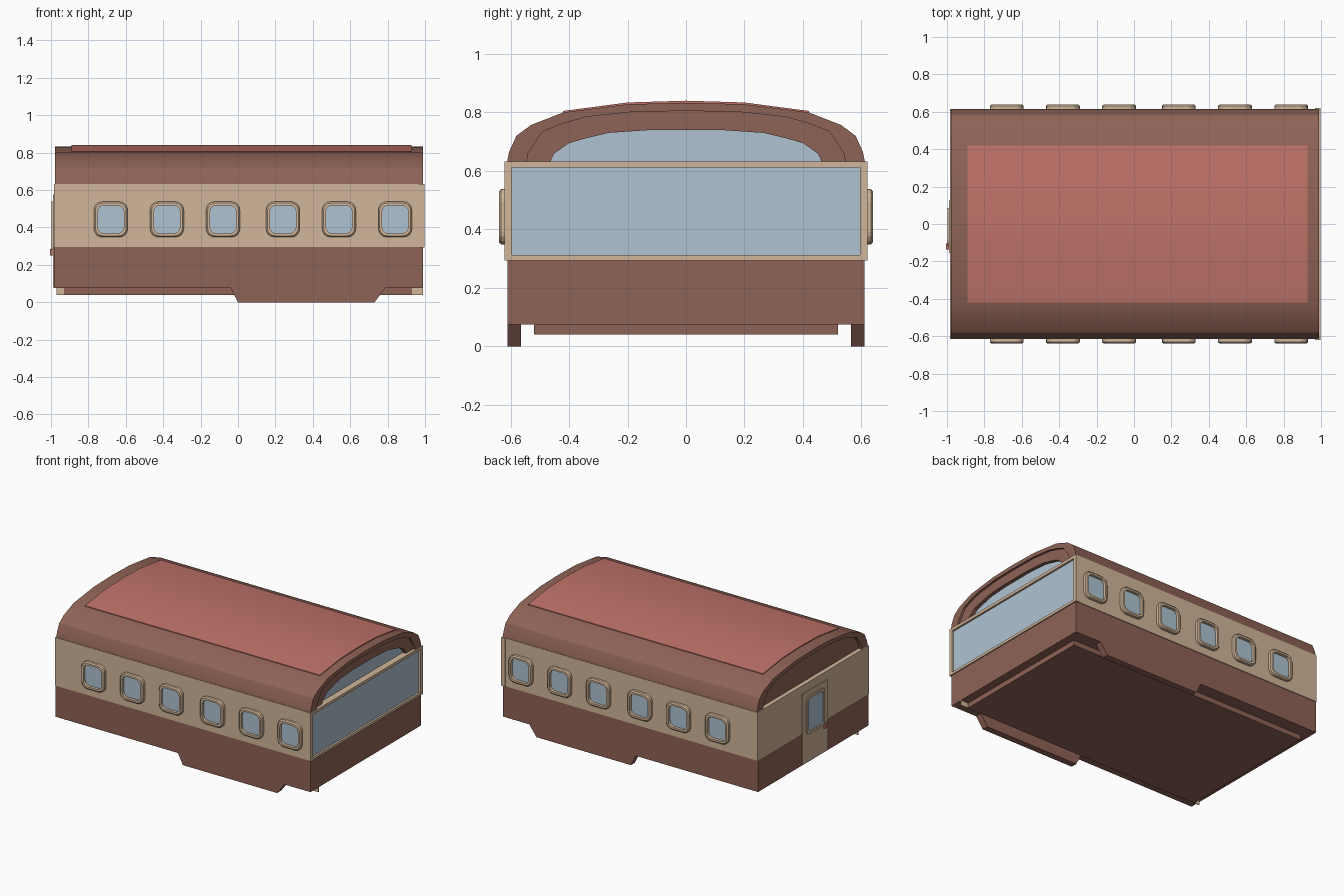
import bpy, bmesh, math

cube = bpy.data.objects.get("Cube")
if cube:
    bpy.data.objects.remove(cube, do_unlink=True)


def material(name, rgb):
    m = bpy.data.materials.new(name)
    m.use_nodes = True
    m.diffuse_color = (*rgb, 1)
    m.node_tree.nodes["Principled BSDF"].inputs["Base Color"].default_value = (*rgb, 1)
    return m


BROWN = material("brown", (0.275, 0.125, 0.094))
RED = material("roof red", (0.52, 0.17, 0.14))
BEIGE = material("beige", (0.64, 0.47, 0.32))
GLASS = material("pale blue glass", (0.43, 0.55, 0.65))


def loft(name, loops, mat, caps=True, ring=False):
    """Skin a row of equal closed loops; ring joins last to first."""
    bm = bmesh.new()
    rows = [[bm.verts.new(p) for p in loop] for loop in loops]
    n = len(rows[0])
    pairs = list(zip(rows, rows[1:])) + ([(rows[-1], rows[0])] if ring else [])
    for a, b in pairs:
        for i in range(n):
            j = (i + 1) % n
            bm.faces.new((a[i], a[j], b[j], b[i]))
    if caps and not ring:
        bm.faces.new(rows[0][::-1])
        bm.faces.new(rows[-1])
    bmesh.ops.recalc_face_normals(bm, faces=bm.faces)
    mesh = bpy.data.meshes.new(name)
    bm.to_mesh(mesh)
    bm.free()
    mesh.materials.append(mat)
    ob = bpy.data.objects.new(name, mesh)
    bpy.context.collection.objects.link(ob)
    return ob


def at_x(shape, x):
    return [(x, y, z) for y, z in shape]


def at_y(shape, y):
    return [(x, y, z) for x, z in shape]


def prism(name, shape, a, b, mat, plane=at_x):
    return loft(name, [plane(shape, a), plane(shape, b)], mat)


def frame(name, outer, inner, a, b, mat, plane=at_x):
    return loft(name, [plane(outer, a), plane(outer, b),
                       plane(inner, b), plane(inner, a)], mat, ring=True)


def rect(u0, u1, v0, v1):
    return [(u0, v0), (u1, v0), (u1, v1), (u0, v1)]


def rounded(cu, cv, w, h, r, steps=4):
    pts = []
    for k, (su, sv) in enumerate(((1, 1), (-1, 1), (-1, -1), (1, -1))):
        for s in range(steps + 1):
            t = math.pi / 2 * (k + s / steps)
            pts.append((cu + su * (w / 2 - r) + r * math.cos(t),
                        cv + sv * (h / 2 - r) + r * math.sin(t)))
    return pts


def arch(half):
    """Mirror a half profile that ends on the centre line."""
    return half + [(-y, z) for y, z in reversed(half[:-1])]


def smooth(ob):
    bpy.ops.object.select_all(action="DESELECT")
    ob.select_set(True)
    bpy.context.view_layer.objects.active = ob
    bpy.ops.object.shade_smooth_by_angle(angle=math.radians(25))


# Body
prism("lower_body", rect(-0.61, 0.61, 0.075, 0.295), -0.985, 0.988, BROWN)
prism("upper_wall", rect(-0.615, 0.615, 0.295, 0.632), -0.985, 0.97, BEIGE)

# Underfloor, side skirts and end tabs
prism("underfloor", rect(-0.52, 0.52, 0.04, 0.08), -0.93, 0.93, BROWN)
skirt = [(-0.04, 0.08), (0.0, 0.0), (0.73, 0.0), (0.79, 0.08)]
for side, s in (("left_side", 1), ("right_side", -1)):
    prism(side + "_skirt", skirt, s * 0.565, s * 0.61, BROWN, at_y)
for x0, x1 in ((-0.97, -0.93), (0.93, 0.988)):
    prism("end_tab", rect(x0, x1, 0.04, 0.08), -0.52, -0.516, BEIGE, at_y)

# Arched roof with open rims at both ends
outer = arch([(0.612, 0.63), (0.605, 0.665), (0.58, 0.72), (0.53, 0.757),
              (0.42, 0.80), (0.2, 0.828), (0, 0.833)])
inner = arch([(0.545, 0.63), (0.54, 0.66), (0.49, 0.735), (0.42, 0.762),
              (0.34, 0.785), (0.18, 0.802), (0, 0.805)])
pane = arch([(0.465, 0.63), (0.45, 0.66), (0.4, 0.695), (0.34, 0.712),
             (0.265, 0.73), (0.12, 0.74), (0, 0.74)])
smooth(prism("roof", outer, -0.955, 0.945, BROWN))
smooth(frame("window_end_rim", outer, inner, 0.945, 0.99, BROWN))
smooth(frame("door_end_rim", outer, inner, -0.955, -0.978, BROWN))
frame("arch_window_surround", inner, pane, 0.945, 0.975, BROWN)
prism("arch_window_glass", pane, 0.945, 0.95, GLASS)

# Raised roof panel
top = [(0.42, 0.805), (0.2, 0.834), (0, 0.84), (-0.2, 0.834), (-0.42, 0.805)]
low = [(y, z - 0.03) for y, z in reversed(top)]
smooth(prism("roof_panel", top + low, -0.89, 0.928, RED))

# Wide end window
frame("end_window_frame", rect(-0.62, 0.62, 0.294, 0.632),
      rect(-0.595, 0.595, 0.312, 0.612), 0.968, 0.996, BEIGE)
prism("end_window_glass", rect(-0.597, 0.597, 0.31, 0.614), 0.97, 0.982, GLASS)

# Side windows
for side, s in (("left_side", 1), ("right_side", -1)):
    for x in (-0.68, -0.38, -0.08, 0.24, 0.54, 0.84):
        big = rounded(x, 0.443, 0.18, 0.19, 0.045)
        mid = rounded(x, 0.443, 0.165, 0.175, 0.04)
        small = rounded(x, 0.443, 0.14, 0.15, 0.035)
        loft(side + "_window_frame",
             [at_y(big, s * 0.61), at_y(big, s * 0.632), at_y(mid, s * 0.639),
              at_y(small, s * 0.639), at_y(small, s * 0.61)], BEIGE, ring=True)
        prism(side + "_window_glass", small, s * 0.612, s * 0.619, GLASS, at_y)

# End door with window and handle
prism("door", rect(-0.155, 0.125, 0.08, 0.575), -0.98, -0.99, BEIGE)
frame("door_window_frame", rounded(-0.015, 0.405, 0.2, 0.265, 0.03),
      rounded(-0.015, 0.405, 0.165, 0.23, 0.025), -0.988, -0.997, BEIGE)
prism("door_window_glass", rounded(-0.015, 0.405, 0.167, 0.232, 0.025),
      -0.988, -0.992, GLASS)
prism("door_handle", rect(-0.135, -0.105, 0.25, 0.285), -0.988, -1.004, RED)
